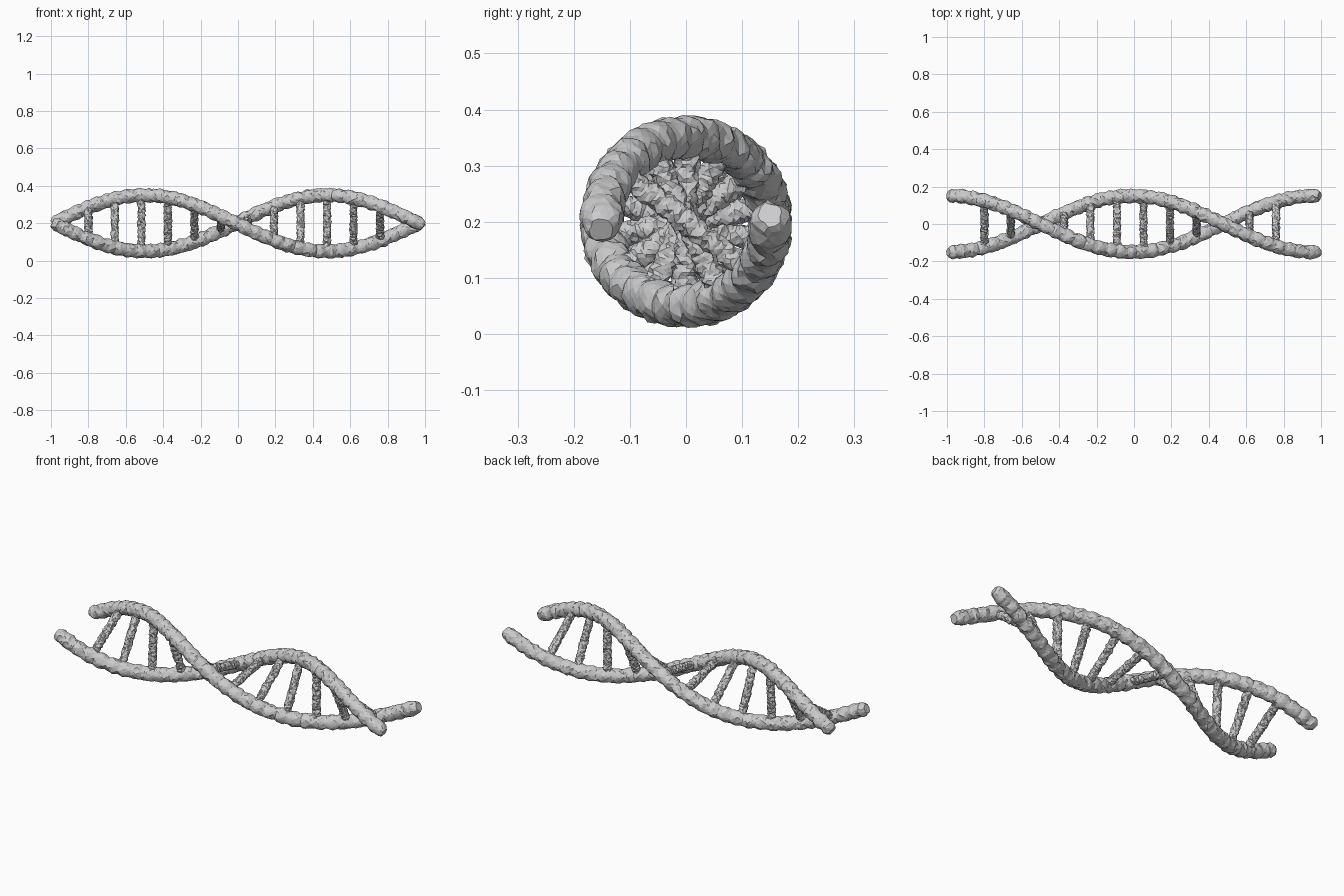
import bpy, bmesh, math, random
from mathutils import Vector, noise

if "Cube" in bpy.data.objects:
    bpy.data.objects.remove(bpy.data.objects["Cube"])

random.seed(4)
RADIUS, AXIS_Z, HALF_TURN, SHIFT = 0.15, 0.20, 0.975, -0.01


def helix(x, sign):
    """Point on one of the two strands at position x."""
    a = math.pi * (x - SHIFT) / HALF_TURN
    return Vector((x, -sign * RADIUS * math.cos(a), AXIS_Z - sign * RADIUS * math.sin(a)))


def rough_tube(name, path, radii, sides, bump, jitter, freq):
    """Tube along a path whose surface is roughened by noise, with closed ends."""
    bm = bmesh.new()
    rings = []
    side = None
    for i, p in enumerate(path):
        t = (path[min(i + 1, len(path) - 1)] - path[max(i - 1, 0)]).normalized()
        if side is None:
            side = t.orthogonal()
        side = (side - t * side.dot(t)).normalized()
        other = t.cross(side)
        ring = []
        for k in range(sides):
            a = 2 * math.pi * (k + 0.5 * (i % 2)) / sides
            d = side * math.cos(a) + other * math.sin(a)
            r = radii[i]
            q = p + d * r
            r += bump * noise.noise(q * freq) + random.uniform(-jitter, jitter)
            ring.append(bm.verts.new(p + d * r + t * random.uniform(-jitter, jitter) * 0.6))
        rings.append(ring)
    for i in range(len(rings) - 1):
        a, b = rings[i], rings[i + 1]
        for k in range(sides):
            n = (k + 1) % sides
            if i % 2 == 0:
                bm.faces.new((a[k], a[n], b[k]))
                bm.faces.new((a[n], b[n], b[k]))
            else:
                bm.faces.new((a[k], a[n], b[n]))
                bm.faces.new((a[k], b[n], b[k]))
    bm.faces.new(rings[0])
    bm.faces.new(rings[-1])
    bmesh.ops.recalc_face_normals(bm, faces=bm.faces)
    mesh = bpy.data.meshes.new(name)
    bm.to_mesh(mesh)
    bm.free()
    obj = bpy.data.objects.new(name, mesh)
    bpy.context.collection.objects.link(obj)
    return obj


# two twisted backbone strands with blunt rounded ends
N = 170
for name, sign in (("strand_a", 1), ("strand_b", -1)):
    path = [helix(-0.993 + 1.986 * i / N, sign) for i in range(N + 1)]
    radii = [0.0365 + 0.0025 * math.sin(i * 1.3) for i in range(N + 1)]
    for end, r in ((0, 0.022), (1, 0.031)):
        radii[end] = radii[-1 - end] = r
    rough_tube(name, path, radii, 14, 0.005, 0.0022, 40)

# twelve rungs joining the strands
for j in range(12):
    x = -0.80 + 0.1418 * j
    a, b = helix(x, 1), helix(x, -1)
    M = 44
    path = [a.lerp(b, 0.03 + 0.94 * i / M) for i in range(M + 1)]
    rough_tube(f"rung_{j + 1}", path, [0.0205] * (M + 1), 12, 0.006, 0.0025, 70)
